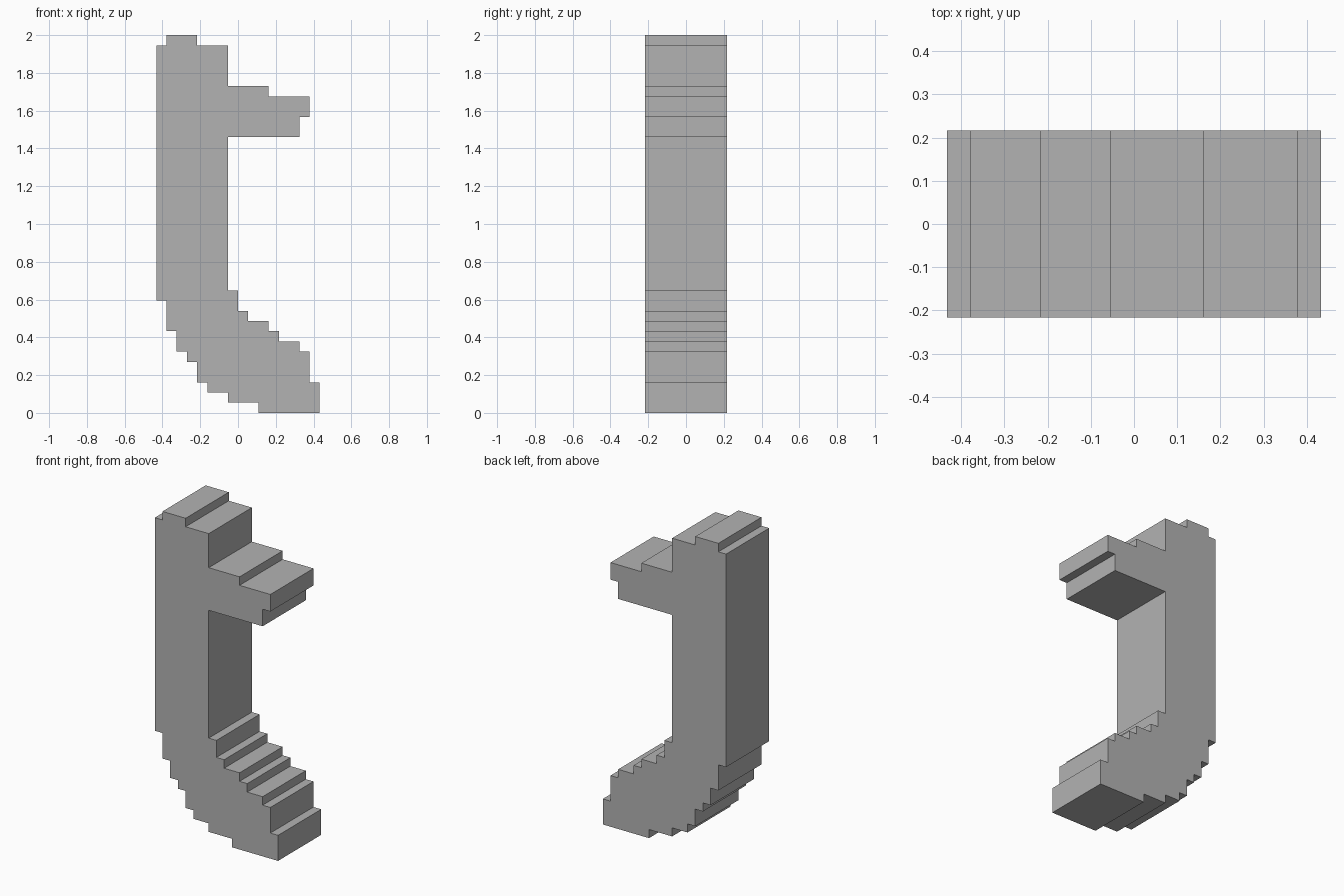
import bpy
import bmesh

cube = bpy.data.objects.get("Cube")
if cube:
    bpy.data.objects.remove(cube, do_unlink=True)

UNIT = 2 / 37        # one step of the blocky outline
HALF_WIDTH = 8       # steps
HALF_DEPTH = 4       # steps

grey = bpy.data.materials.new("plain grey")
grey.use_nodes = True
colour = (0.45, 0.45, 0.45, 1)
grey.diffuse_color = colour
grey.node_tree.nodes["Principled BSDF"].inputs["Base Color"].default_value = colour

# Stepped outline as alternating (across, up) moves from the lower toe corner
foot_top = [(0, 3), (-1, 0), (0, 3), (-1, 0), (0, 1), (-2, 0), (0, 1), (-1, 0),
            (0, 1), (-2, 0), (0, 1), (-1, 0), (0, 2), (-1, 0)]
arm = [(0, 15), (7, 0), (0, 2), (1, 0), (0, 2), (-4, 0), (0, 1), (-4, 0)]
head = [(0, 4), (-3, 0), (0, 1), (-3, 0), (0, -1), (-1, 0)]
back = [(0, -25), (1, 0), (0, -3), (1, 0), (0, -2), (1, 0), (0, -1), (1, 0)]
sole = [(0, -2), (1, 0), (0, -1), (2, 0), (0, -1), (3, 0), (0, -1)]

# Walk the outline and extrude it through the depth
bm = bmesh.new()
x, z = HALF_WIDTH, 0
corners = [bm.verts.new((x * UNIT, -HALF_DEPTH * UNIT, z * UNIT))]
for dx, dz in foot_top + arm + head + back + sole:
    x, z = x + dx, z + dz
    corners.append(bm.verts.new((x * UNIT, -HALF_DEPTH * UNIT, z * UNIT)))
front = bm.faces.new(corners)
result = bmesh.ops.extrude_face_region(bm, geom=[front])
moved = [g for g in result["geom"] if isinstance(g, bmesh.types.BMVert)]
bmesh.ops.translate(bm, verts=moved, vec=(0, 2 * HALF_DEPTH * UNIT, 0))
bmesh.ops.recalc_face_normals(bm, faces=bm.faces)

mesh = bpy.data.meshes.new("stepped_hook")
bm.to_mesh(mesh)
bm.free()
mesh.materials.append(grey)
hook = bpy.data.objects.new("stepped_hook", mesh)
bpy.context.collection.objects.link(hook)
